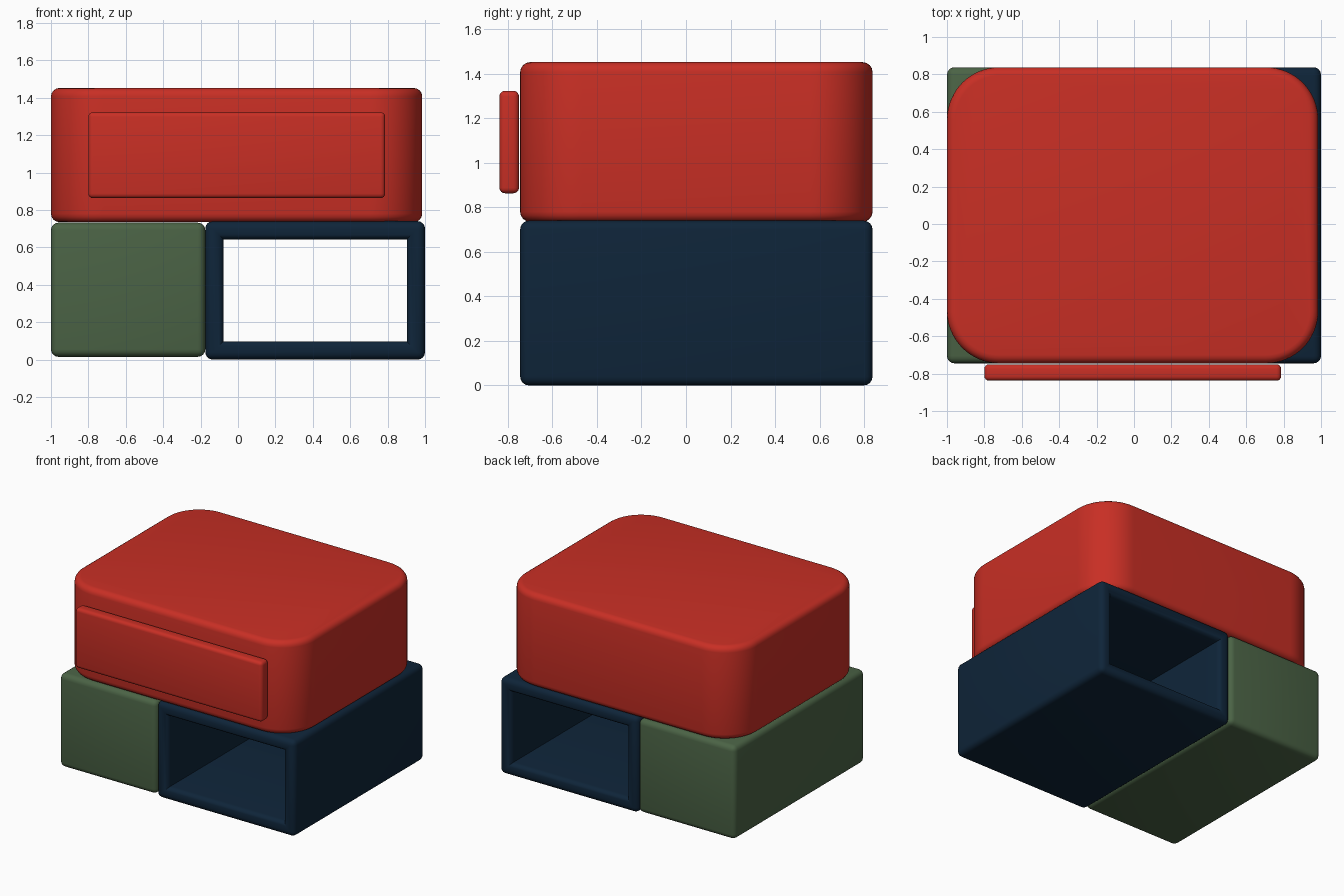
import bpy
import bmesh
from math import radians
from mathutils import Vector

if "Cube" in bpy.data.objects:
    bpy.data.objects.remove(bpy.data.objects["Cube"], do_unlink=True)


def material(name, color):
    mat = bpy.data.materials.new(name)
    mat.use_nodes = True
    mat.diffuse_color = (*color, 1)
    mat.node_tree.nodes["Principled BSDF"].inputs["Base Color"].default_value = (*color, 1)
    return mat


def box(low, high):
    """A bmesh box between two opposite corners."""
    bm = bmesh.new()
    bmesh.ops.create_cube(bm, size=1)
    low, high = Vector(low), Vector(high)
    bmesh.ops.scale(bm, vec=high - low, verts=bm.verts)
    bmesh.ops.translate(bm, vec=(low + high) / 2, verts=bm.verts)
    return bm


def bevel(bm, edges, width, segments=4):
    bmesh.ops.bevel(bm, geom=edges, offset=width, segments=segments,
                    profile=0.5, affect='EDGES', clamp_overlap=True)


def sharp_edges(bm):
    return [e for e in bm.edges if e.calc_face_angle(0) > radians(40)]


def finish(bm, name, mat):
    bmesh.ops.recalc_face_normals(bm, faces=bm.faces)
    mesh = bpy.data.meshes.new(name)
    bm.to_mesh(mesh)
    bm.free()
    obj = bpy.data.objects.new(name, mesh)
    bpy.context.collection.objects.link(obj)
    mesh.materials.append(mat)
    bpy.ops.object.select_all(action='DESELECT')
    obj.select_set(True)
    bpy.context.view_layer.objects.active = obj
    bpy.ops.object.shade_smooth_by_angle(angle=radians(35))
    return obj


red = material("red", (0.58, 0.028, 0.018))
green = material("moss green", (0.07, 0.125, 0.06))
navy = material("navy blue", (0.0045, 0.018, 0.041))

FRONT, BACK = -0.745, 0.838

# Upper volume with broad rounded corners and soft rims
bm = box((-1, FRONT, 0.735), (0.985, BACK, 1.452))
uprights = [e for e in bm.edges if abs(e.verts[0].co.z - e.verts[1].co.z) > 0.1]
bevel(bm, uprights, 0.28, 16)
bevel(bm, sharp_edges(bm), 0.045)
finish(bm, "upper_block", red)

# Raised panel on the front of the upper volume
bm = box((-0.8, -0.838, 0.863), (0.787, -0.75, 1.323))
bevel(bm, bm.edges[:], 0.025)
finish(bm, "front_panel", red)

# Solid lower block
bm = box((-1, FRONT, 0.015), (-0.175, BACK, 0.732))
bevel(bm, bm.edges[:], 0.04)
finish(bm, "solid_base_block", green)

# Hollow lower block, open from front to back
bm = box((-0.175, FRONT, 0), (1, BACK, 0.74))
outer = bm.edges[:]
ends = [f for f in bm.faces if abs(f.normal.y) > 0.9]
bmesh.ops.inset_individual(bm, faces=ends, thickness=0.138)
rims = [e for f in ends for e in f.edges]
bmesh.ops.delete(bm, geom=ends, context='FACES_ONLY')
bmesh.ops.bridge_loops(bm, edges=rims)
bevel(bm, outer + rims, 0.04)
finish(bm, "hollow_base_block", navy)
